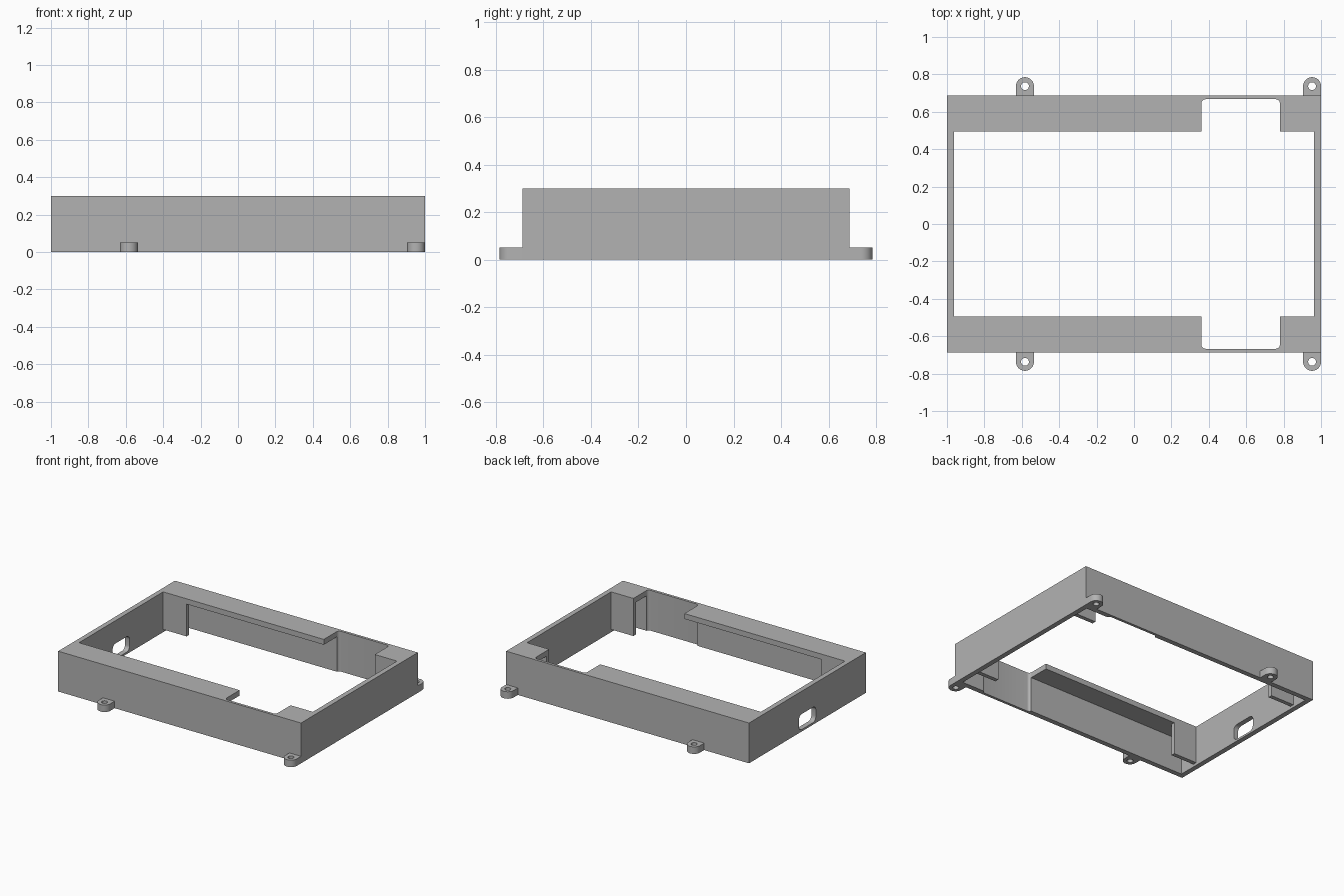
import bpy, bmesh, math

cube = bpy.data.objects.get("Cube")
if cube:
    bpy.data.objects.remove(cube, do_unlink=True)

grey = bpy.data.materials.new("plain_grey")
grey.use_nodes = True
grey.diffuse_color = (0.45, 0.45, 0.45, 1)
grey.node_tree.nodes["Principled BSDF"].inputs["Base Color"].default_value = grey.diffuse_color


def prism(name, outline, low, high, axis="z"):
    """Extrude a 2D outline along z (points are x, y) or along x (points are y, z)."""
    place = (lambda a, b, h: (a, b, h)) if axis == "z" else (lambda a, b, h: (h, a, b))
    bm = bmesh.new()
    base = bm.faces.new([bm.verts.new(place(a, b, low)) for a, b in outline])
    grown = bmesh.ops.extrude_face_region(bm, geom=[base])["geom"]
    shift = place(0, 0, high - low)
    bmesh.ops.translate(bm, vec=shift, verts=[v for v in grown if isinstance(v, bmesh.types.BMVert)])
    bmesh.ops.recalc_face_normals(bm, faces=bm.faces)
    mesh = bpy.data.meshes.new(name)
    bm.to_mesh(mesh)
    bm.free()
    mesh.materials.append(grey)
    obj = bpy.data.objects.new(name, mesh)
    bpy.context.collection.objects.link(obj)
    return obj


def arc(cx, cy, r, start, end, steps):
    angles = [math.radians(start + (end - start) * i / steps) for i in range(steps + 1)]
    return [(cx + r * math.cos(t), cy + r * math.sin(t)) for t in angles]


def rect(x0, x1, y0, y1, r=0):
    """Rectangle outline, with rounded corners when r is given."""
    if not r:
        return [(x0, y0), (x1, y0), (x1, y1), (x0, y1)]
    centres = [(x1 - r, y1 - r), (x0 + r, y1 - r), (x0 + r, y0 + r), (x1 - r, y0 + r)]
    return [p for i, (cx, cy) in enumerate(centres) for p in arc(cx, cy, r, 90 * i, 90 * i + 90, 6)]


def carve(obj, cutters):
    """Subtract each cutter, bake the result and delete the cutters."""
    for cutter in cutters:
        cutter.hide_render = True
        mod = obj.modifiers.new("cut", "BOOLEAN")
        mod.operation, mod.solver, mod.object = "DIFFERENCE", "EXACT", cutter
    bpy.context.view_layer.update()
    baked = bpy.data.meshes.new_from_object(obj.evaluated_get(bpy.context.evaluated_depsgraph_get()))
    obj.modifiers.clear()
    obj.data = baked
    for cutter in cutters:
        bpy.data.objects.remove(cutter, do_unlink=True)


def smooth(obj):
    bpy.ops.object.select_all(action="DESELECT")
    obj.select_set(True)
    bpy.context.view_layer.objects.active = obj
    bpy.ops.object.shade_smooth_by_angle(angle=math.radians(30))


HEIGHT, HALF_Y, IN_X, IN_Y, LEDGE_Y, LEDGE_Z = 0.3, 0.687, 0.963, 0.65, 0.495, 0.26
SLOT = (0.36, 0.78)

# Frame: hollow below the ledges, open in the middle, cross slot, port in one end
frame = prism("frame", rect(-1, 1, -HALF_Y, HALF_Y), 0, HEIGHT)
carve(frame, [
    prism("cavity_cutter", rect(-IN_X, IN_X, -IN_Y, IN_Y), -0.1, LEDGE_Z),
    prism("opening_cutter", rect(-IN_X, IN_X, -LEDGE_Y, LEDGE_Y), -0.2, 0.5),
    prism("slot_cutter", rect(*SLOT, -0.667, 0.667, 0.022), -0.3, 0.6),
    prism("port_cutter", rect(-0.1, 0.1, 0.015, 0.13, 0.035), -1.1, -0.9, "x"),
])
smooth(frame)

for side, label in ((-1, "front"), (1, "back")):
    # Thin corner plates hanging below the inner edge of each ledge
    ys = sorted((side * LEDGE_Y, side * (LEDGE_Y + 0.03)))
    prism(f"{label}_right_corner_plate", rect(-IN_X, -0.77, *ys), 0.02, LEDGE_Z)
    prism(f"{label}_left_corner_plate", rect(SLOT[1], IN_X, *ys), 0.02, LEDGE_Z)

    # Mounting lugs with round ends and screw holes
    for x, end in ((-0.583, "right"), (0.952, "left")):
        r, cy = 0.048, 0.737
        outline = [(x - r, HALF_Y), (x + r, HALF_Y)] + arc(x, cy, r, 0, 180, 20)
        lug = prism(f"{label}_{end}_lug", [(a, side * b) for a, b in outline], 0, 0.052)
        hole = prism("hole_cutter", arc(x, side * cy, 0.021, 0, 345, 23), -0.1, 0.2)
        carve(lug, [hole])
        smooth(lug)
